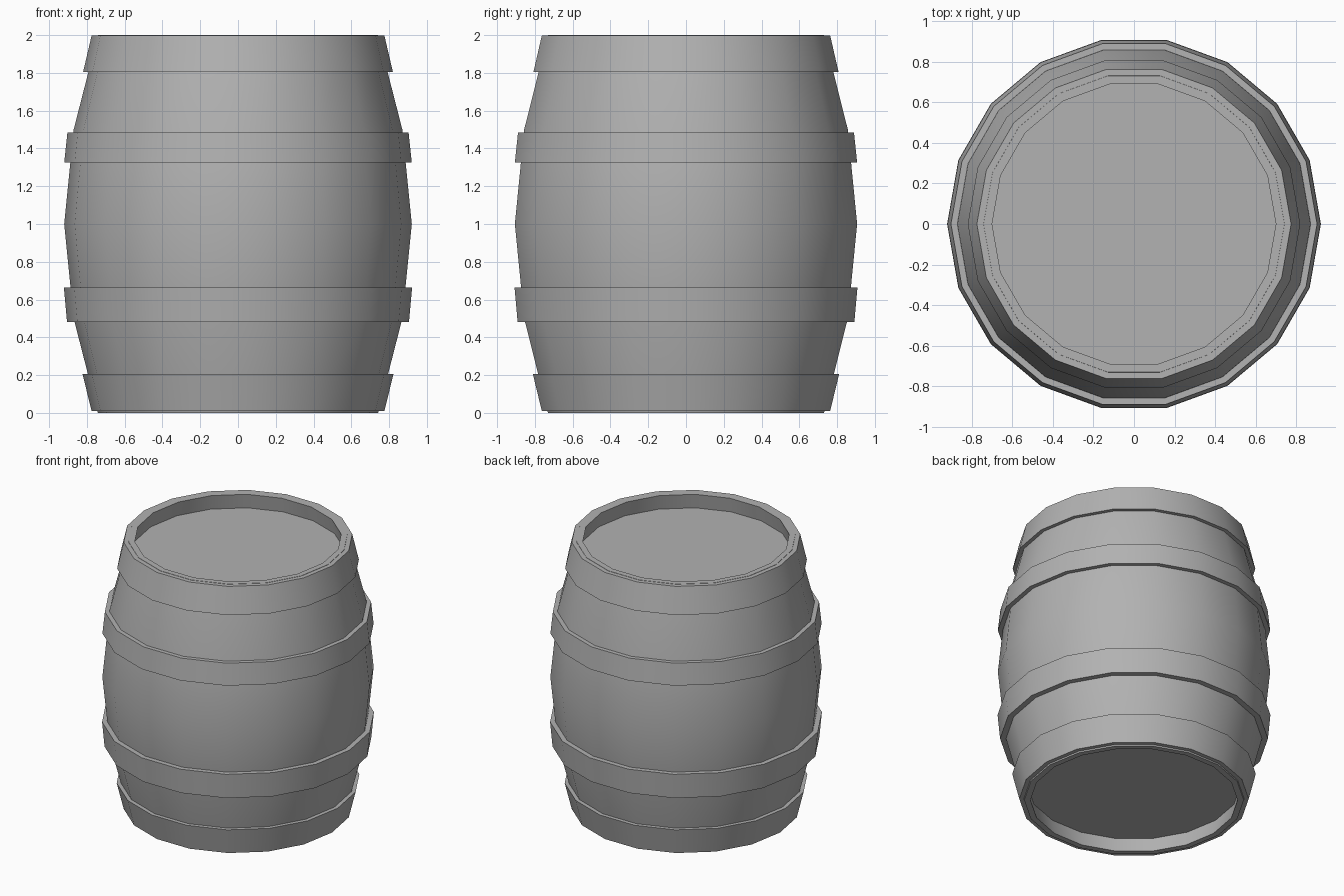
import bpy, bmesh, math

if "Cube" in bpy.data.objects:
    bpy.data.objects.remove(bpy.data.objects["Cube"])

SIDES = 18

# Mid-dark grey shared by all parts
grey = bpy.data.materials.new("dark_grey")
grey.diffuse_color = (0.445, 0.445, 0.445, 1)
grey.use_nodes = True
grey.node_tree.nodes["Principled BSDF"].inputs["Base Color"].default_value = grey.diffuse_color


def lathe(name, profile, closed=False):
    """Revolve (radius, z) points round z; open profiles get end caps."""
    bm = bmesh.new()
    rings = []
    for r, z in profile:
        rings.append([bm.verts.new((r * math.cos(math.tau * i / SIDES),
                                    r * math.sin(math.tau * i / SIDES), z))
                      for i in range(SIDES)])
    pairs = list(zip(rings, rings[1:]))
    if closed:
        pairs.append((rings[-1], rings[0]))
    for a, b in pairs:
        for i in range(SIDES):
            j = (i + 1) % SIDES
            bm.faces.new((a[i], a[j], b[j], b[i]))
    if not closed:
        bm.faces.new(rings[0])
        bm.faces.new(rings[-1])
    bmesh.ops.recalc_face_normals(bm, faces=bm.faces)
    mesh = bpy.data.meshes.new(name)
    bm.to_mesh(mesh)
    bm.free()
    mesh.materials.append(grey)
    obj = bpy.data.objects.new(name, mesh)
    bpy.context.collection.objects.link(obj)
    bpy.ops.object.select_all(action='DESELECT')
    obj.select_set(True)
    bpy.context.view_layer.objects.active = obj
    bpy.ops.object.shade_smooth_by_angle(angle=math.radians(30))
    return obj


# Bulging staves with a recessed head at each end
half = [(0.72, 0.11), (0.70, 0.0), (0.742, 0.0), (0.87, 0.5)]
upper = [(r, 2 - z) for r, z in reversed(half)]
lathe("barrel_body", half + [(0.92, 1.0)] + upper)

# Metal hoops: each is an outer face and a hidden inner face
hoops = {
    "bottom_hoop": [(0.775, 0.01), (0.823, 0.205), (0.78, 0.205), (0.735, 0.01)],
    "lower_middle_hoop": [(0.905, 0.48), (0.922, 0.665), (0.875, 0.665), (0.85, 0.48)],
    "upper_middle_hoop": [(0.903, 1.485), (0.92, 1.325), (0.875, 1.325), (0.85, 1.485)],
    "top_hoop": [(0.775, 1.998), (0.82, 1.805), (0.78, 1.805), (0.735, 1.998)],
}
for name, section in hoops.items():
    lathe(name, section, closed=True)
